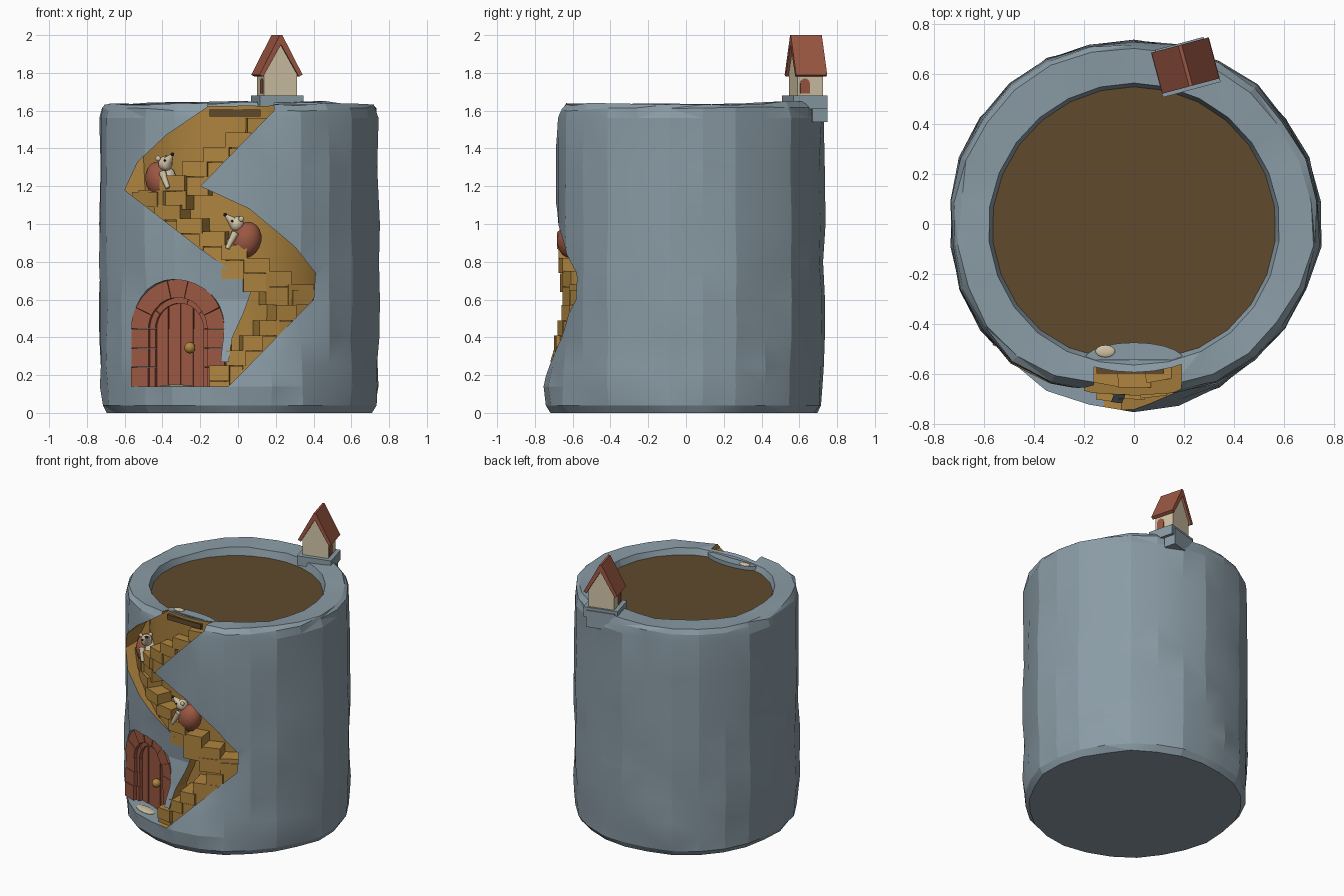
import bpy, bmesh, math, random
from mathutils import Matrix, Vector

random.seed(4)
if "Cube" in bpy.data.objects:
    bpy.data.objects.remove(bpy.data.objects["Cube"])


def material(name, *rgb):
    m = bpy.data.materials.new(name)
    m.use_nodes = True
    m.diffuse_color = (*rgb, 1)
    m.node_tree.nodes["Principled BSDF"].inputs["Base Color"].default_value = (*rgb, 1)
    return m


stone = material("blue grey stone", .255, .33, .38)
ochre = material("ochre steps", .43, .235, .05)
soil = material("brown soil", .115, .068, .026)
russet = material("russet", .33, .095, .055)
cream = material("cream", .64, .55, .38)
black = material("black", .015, .013, .012)
I = Matrix.Identity(4)


def finish(name, bm, mats, smooth=None):
    bmesh.ops.recalc_face_normals(bm, faces=bm.faces)
    me = bpy.data.meshes.new(name)
    bm.to_mesh(me)
    bm.free()
    ob = bpy.data.objects.new(name, me)
    bpy.context.collection.objects.link(ob)
    for m in mats:
        me.materials.append(m)
    if smooth:
        shade(ob, smooth)
    return ob


def shade(ob, angle):
    bpy.ops.object.select_all(action='DESELECT')
    ob.select_set(True)
    bpy.context.view_layer.objects.active = ob
    bpy.ops.object.shade_smooth_by_angle(angle=math.radians(angle))


def prism(name, pts, y0, y1, mats, mat=I, index=0):
    """Extrude an x-z outline from y0 to y1."""
    bm = bmesh.new()
    face = bm.faces.new([bm.verts.new((x, y0, z)) for x, z in pts])
    new = bmesh.ops.extrude_face_region(bm, geom=[face])["geom"]
    bmesh.ops.translate(bm, vec=(0, y1 - y0, 0),
                        verts=[v for v in new if isinstance(v, bmesh.types.BMVert)])
    bmesh.ops.triangulate(bm, faces=[f for f in bm.faces if len(f.verts) > 4])
    bm.transform(mat)
    for f in bm.faces:
        f.material_index = index
    return finish(name, bm, mats)


def box(name, x0, x1, y0, y1, z0, z1, mat, m=I):
    return prism(name, [(x0, z0), (x1, z0), (x1, z1), (x0, z1)], y0, y1, [mat], m)


def blob(name, loc, size, mat, rot=I):
    bm = bmesh.new()
    bmesh.ops.create_uvsphere(bm, u_segments=14, v_segments=9, radius=1)
    bm.transform(Matrix.Translation(loc) @ rot @ Matrix.Diagonal((*size, 1)))
    return finish(name, bm, [mat], 60)


def cone(name, a, b, r0, r1, mats, n=10, index=0):
    a, b = Vector(a), Vector(b)
    bm = bmesh.new()
    bmesh.ops.create_cone(bm, cap_ends=True, segments=n, radius1=r0, radius2=r1,
                          depth=(b - a).length)
    bm.transform(Matrix.Translation((a + b) / 2)
                 @ (b - a).to_track_quat('Z', 'Y').to_matrix().to_4x4())
    for f in bm.faces:
        f.material_index = index
    return finish(name, bm, mats, 50)


def subtract(ob, cutter):
    cutter.hide_render = True
    mod = ob.modifiers.new("cut", 'BOOLEAN')
    mod.operation, mod.solver, mod.object = 'DIFFERENCE', 'EXACT', cutter
    dg = bpy.context.evaluated_depsgraph_get()
    me = bpy.data.meshes.new_from_object(ob.evaluated_get(dg))
    ob.modifiers.clear()
    ob.data = me
    bpy.data.objects.remove(cutter)


# Rocky drum: rings of (height, general radius, radius at the front)
RINGS = [(0, .70, .72), (.04, .73, .745), (.14, .737, .755), (.25, .74, .735),
         (.4, .74, .68), (.6, .742, .64), (.8, .742, .66), (1, .742, .69),
         (1.3, .738, .69), (1.56, .74, .69), (1.61, .73, .675), (1.638, .71, .65),
         (1.632, .585, .565), (1.587, .57, .545)]
SIDES = 26
bm = bmesh.new()
loops = []
side_wobble = [random.uniform(-.011, .009) for _ in range(SIDES)]
for k, (z, r, front) in enumerate(RINGS):
    ring = []
    for i in range(SIDES):
        a = math.tau * i / SIDES
        off = min(a, math.tau - a)
        w = math.exp(-(off / .5) ** 2)
        rr = r + (front - r) * w
        if k < 12:
            rr += (side_wobble[i] + random.uniform(-.008, .008)) * (1 - .6 * w)
        else:
            rr -= .02 * max(0, -math.cos(a))
        dz = random.uniform(-.01, .008) - .006 * math.cos(a) if 9 < k < 13 else 0
        ring.append(bm.verts.new((rr * math.sin(a), -rr * math.cos(a), z + dz)))
    loops.append(ring)
for lo, hi in zip(loops, loops[1:]):
    for i in range(SIDES):
        j = (i + 1) % SIDES
        bm.faces.new((lo[i], lo[j], hi[j], hi[i]))
bm.faces.new(loops[0][::-1])
bm.faces.new(loops[-1]).material_index = 2
bmesh.ops.triangulate(bm, faces=bm.faces[:])
palette = [stone, ochre, soil]
drum = finish("stone_drum", bm, palette)

# Zigzag stairwell with a rounded back
zigzag = [(-.12, .14), (-.05, .14), (.40, .60), (.41, .74), (.30, .88), (.06, 1.08),
          (-.20, 1.20), (.19, 1.60), (.19, 1.8), (-.16, 1.8), (-.16, 1.62), (-.38, 1.47),
          (-.53, 1.33), (-.60, 1.18), (-.20, .87), (.08, .67), (.03, .53), (-.03, .40),
          (-.05, .27), (-.12, .27)]
well = prism("stairwell_cutter", zigzag, -1, -.3, palette, index=1)
subtract(well, cone("well_core", (0, 0, -.05), (0, 0, 1.9), .53, .605, palette, 48, 1))
subtract(drum, well)

# Arched door niche
DOOR = Matrix.Translation((-.315, -.56, 0)) @ Matrix.Rotation(math.radians(-20), 4, 'Z')
SPRING = .445


def arc(r, a0, a1, n):
    return [(r * math.cos(a0 + (a1 - a0) * i / n), SPRING + r * math.sin(a0 + (a1 - a0) * i / n))
            for i in range(n + 1)]


niche = [(-.262, .14), (.262, .14)] + arc(.262, 0, math.pi, 14)
subtract(drum, prism("niche_cutter", niche, -.6, .08, palette, DOOR))
shade(drum, 14)

# Door surround: outer and inner rows of blocks
for label, r0, r1, face, count in (("outer", .165, .262, -.012, 7), ("inner", .135, .166, .015, 5)):
    for i in range(count):
        a0, a1 = math.pi * i / count + .004, math.pi * (i + 1) / count - .004
        prism(f"{label}_arch_block", arc(r0, a0, a1, 3) + arc(r1, a1, a0, 3),
              face + random.uniform(-.008, .004), .1, [russet], DOOR)
    for s in (-1, 1):
        for i in range(3):
            z = .14 + i * (SPRING - .14) / 3
            x0, x1 = sorted((s * r0, s * r1))
            box(f"{label}_jamb_block", x0, x1, face + random.uniform(-.008, .004), .1,
                z, z + .1, russet, DOOR)

# Door planks and knob
for i in range(4):
    x0, x1 = -.14 + i * .07 + .002, -.07 + i * .07 - .002
    top = [(x, SPRING + math.sqrt(max(0, .142 ** 2 - x * x))) for x in (x1, (x0 + x1) / 2, x0)]
    prism("door_plank", [(x0, .14), (x1, .14)] + top, .035 + .004 * (i % 2), .1, [russet], DOOR)
box("door_backing", -.14, .14, .045, .1, .14, SPRING, russet, DOOR)
blob("door_knob", DOOR @ Vector((.06, .01, .345)), (.03, .03, .03), ochre)
blob("door_mat", DOOR @ Vector((.0, -.035, .142)), (.09, .04, .008), cream,
     Matrix.Rotation(math.radians(-20), 4, 'Z'))

# Three flights of steps following the wall
FLIGHTS = [((-.10, .25), (.35, .65), .72, .69, 6), ((.34, .68), (-.50, 1.17), .68, .675, 8),
           ((-.47, 1.18), (.12, 1.56), .675, .65, 6)]
for a, b, ra, rb, n in FLIGHTS:
    for i in range(n):
        t = i / (n - 1)
        x, z = a[0] + (b[0] - a[0]) * t, a[1] + (b[1] - a[1]) * t
        r = ra + (rb - ra) * t
        turn = Matrix.Rotation(math.asin(x / r), 4, 'Z')
        half = abs(b[0] - a[0]) / (n - 1) * .5 / math.cos(math.asin(x / r)) + .008
        box("step", -half, half, -r + random.uniform(0, .015), -.53, z - .08, z, ochre, turn)
        box("step_footing", -half, half, -r + random.uniform(.012, .025), -.53,
            z - .18, z - .083, ochre, turn)

# Rounded landing behind the top of the stairs
FLAT = Matrix.Rotation(math.pi / 2, 4, 'X')
bulge = [(.2 * math.cos(math.pi * i / 10), .545 - .07 * math.sin(math.pi * i / 10))
         for i in range(11)]
prism("landing", bulge, 1.55, 1.615, [stone], FLAT)
box("landing_board", -.15, .12, -.60, -.56, 1.57, 1.605, soil)
blob("top_mat", (-.115, -.51, 1.617), (.04, .025, .008), cream)


# Hedgehogs: large spiny back, cream front, pointed snout
def hedgehog(x, z, s):
    turn = Matrix.Rotation(math.asin(x / .63), 4, 'Z')
    c = turn @ Vector((0, -.615, z))
    frame = Matrix.Translation(c) @ turn @ Matrix.Diagonal((s, 1, 1, 1))
    tilt = turn @ Matrix.Rotation(-.3 * s, 4, 'Y')

    def at(*p):
        return frame @ Vector(p)

    blob("hedgehog_back", c, (.08, .07, .098), russet, tilt)
    blob("hedgehog_belly", at(.04, .012, .0), (.055, .05, .08), cream, tilt)
    blob("hedgehog_head", at(.052, -.012, .085), (.038, .038, .04), cream, tilt)
    cone("hedgehog_snout", at(.06, -.015, .085), at(.112, -.024, .132), .034, .008, [cream])
    blob("hedgehog_nose", at(.114, -.025, .134), (.01, .01, .01), black)
    blob("hedgehog_eye", at(.078, -.045, .10), (.006, .006, .006), black)
    for y in (-.045, .02):
        blob("hedgehog_ear", at(.03, y, .112), (.014, .01, .015), cream)
        cone("hedgehog_arm", at(.06, y, .04), at(.105, y - .005, -.045), .02, .012, [cream])


hedgehog(-.425, 1.235, 1)
hedgehog(.045, .915, -1)

# Little house on the rim
HOUSE = Matrix.Translation((.206, .635, 0)) @ Matrix.Rotation(math.radians(15), 4, 'Z')
box("house_base", -.12, .12, -.10, .085, 1.61, 1.68, stone, HOUSE)
box("house_bracket", -.10, .10, .01, .092, 1.54, 1.66, stone, HOUSE)
prism("house_walls", [(-.09, 1.67), (.09, 1.67), (.09, 1.80), (0, 1.95), (-.09, 1.80)],
      -.07, .07, [cream], HOUSE)
prism("house_roof", [(-.118, 1.79), (-.007, 2), (.007, 2), (.118, 1.79), (.098, 1.78),
                     (0, 1.95), (-.098, 1.78)], -.085, .085, [russet], HOUSE)
for s in (-1, 1):
    pane = [(.026 * math.cos(math.pi * i / 6), 1.745 + .026 * math.sin(math.pi * i / 6))
            for i in range(7)] + [(-.026, 1.69), (.026, 1.69)]
    side = HOUSE @ Matrix.Translation((s * .09, -.03, 0)) @ Matrix.Rotation(math.pi / 2, 4, 'Z')
    prism("house_window", pane, -.004, .004, [russet], side)
